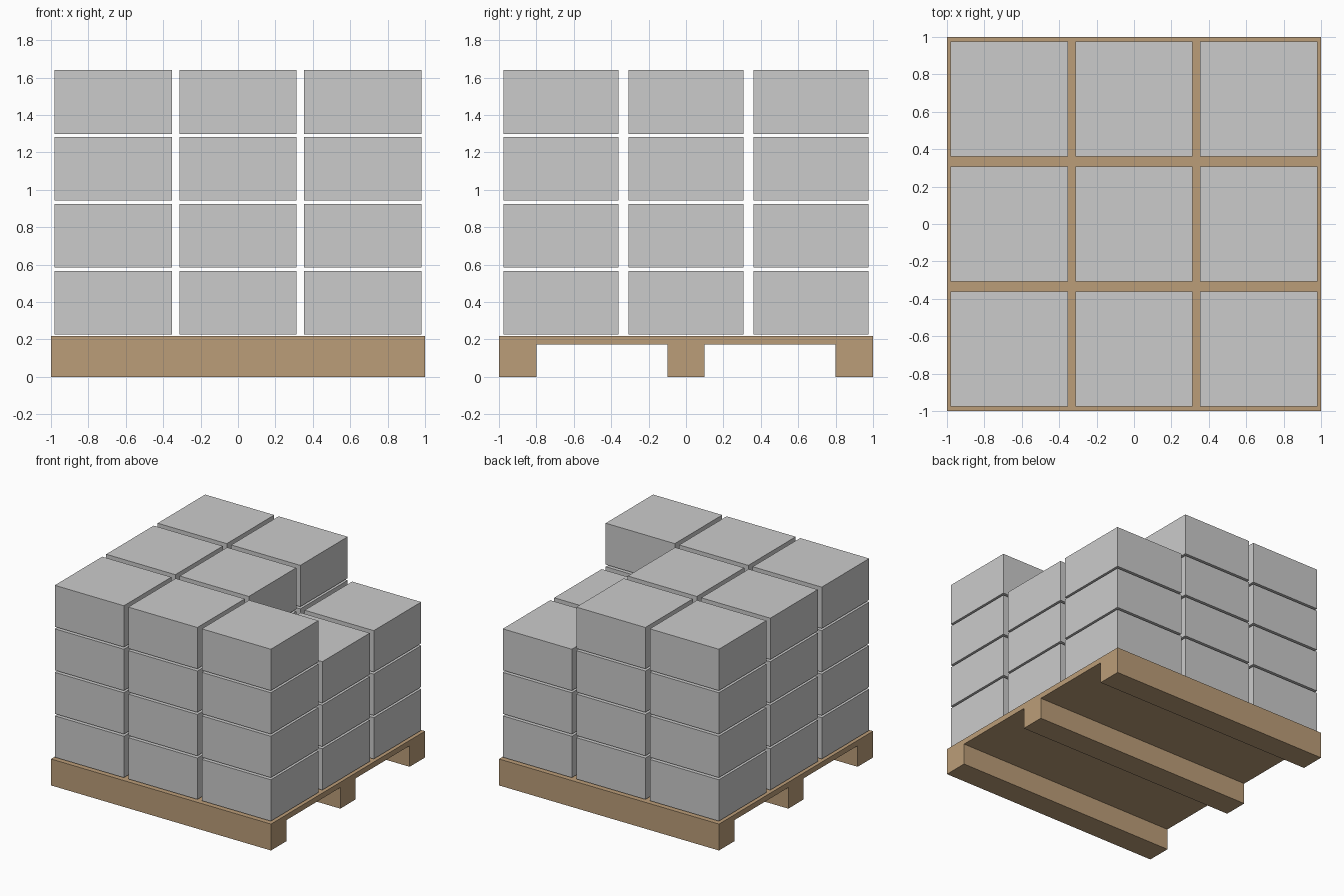
import bpy, bmesh

if "Cube" in bpy.data.objects:
    bpy.data.objects.remove(bpy.data.objects["Cube"])

wood = bpy.data.materials.new("wood")
wood.diffuse_color = (0.5, 0.34, 0.19, 1)
wood.use_nodes = True
wood.node_tree.nodes["Principled BSDF"].inputs["Base Color"].default_value = wood.diffuse_color


def add_mesh(name, bm):
    bmesh.ops.recalc_face_normals(bm, faces=bm.faces)
    mesh = bpy.data.meshes.new(name)
    bm.to_mesh(mesh)
    bm.free()
    obj = bpy.data.objects.new(name, mesh)
    bpy.context.collection.objects.link(obj)
    return obj


# Pallet: deck with three runners, one side profile extruded along x
DECK_BOTTOM, DECK_TOP = 0.173, 0.217
profile = [(-1, 0), (-0.8, 0), (-0.8, DECK_BOTTOM), (-0.1, DECK_BOTTOM),
           (-0.1, 0), (0.1, 0), (0.1, DECK_BOTTOM), (0.8, DECK_BOTTOM),
           (0.8, 0), (1, 0), (1, DECK_TOP), (-1, DECK_TOP)]
bm = bmesh.new()
side = bm.faces.new([bm.verts.new((-1, y, z)) for y, z in profile])
ext = bmesh.ops.extrude_face_region(bm, geom=[side], use_keep_orig=True)
bmesh.ops.translate(bm, vec=(2, 0, 0),
                    verts=[g for g in ext["geom"] if isinstance(g, bmesh.types.BMVert)])
pallet = add_mesh("pallet", bm)
pallet.data.materials.append(wood)

# Boxes: 3 x 3 stacks of four layers, two missing from the top layer
SIZE = (0.628, 0.616, 0.34)
PITCH_XY, PITCH_Z, FIRST_Z = 0.668, 0.3575, 0.227
MISSING = {(1, 0, 3), (1, 1, 3)}

bm = bmesh.new()
bmesh.ops.create_cube(bm, size=1)
bmesh.ops.scale(bm, vec=SIZE, verts=bm.verts)
box = add_mesh("box", bm)
box_mesh = box.data
bpy.data.objects.remove(box)

for layer in range(4):
    for row in (-1, 0, 1):
        for col in (-1, 0, 1):
            if (col, row, layer) in MISSING:
                continue
            obj = bpy.data.objects.new(f"box_layer{layer + 1}_row{row + 2}_col{col + 2}", box_mesh)
            obj.location = (col * PITCH_XY, row * PITCH_XY,
                            FIRST_Z + SIZE[2] / 2 + layer * PITCH_Z)
            bpy.context.collection.objects.link(obj)
